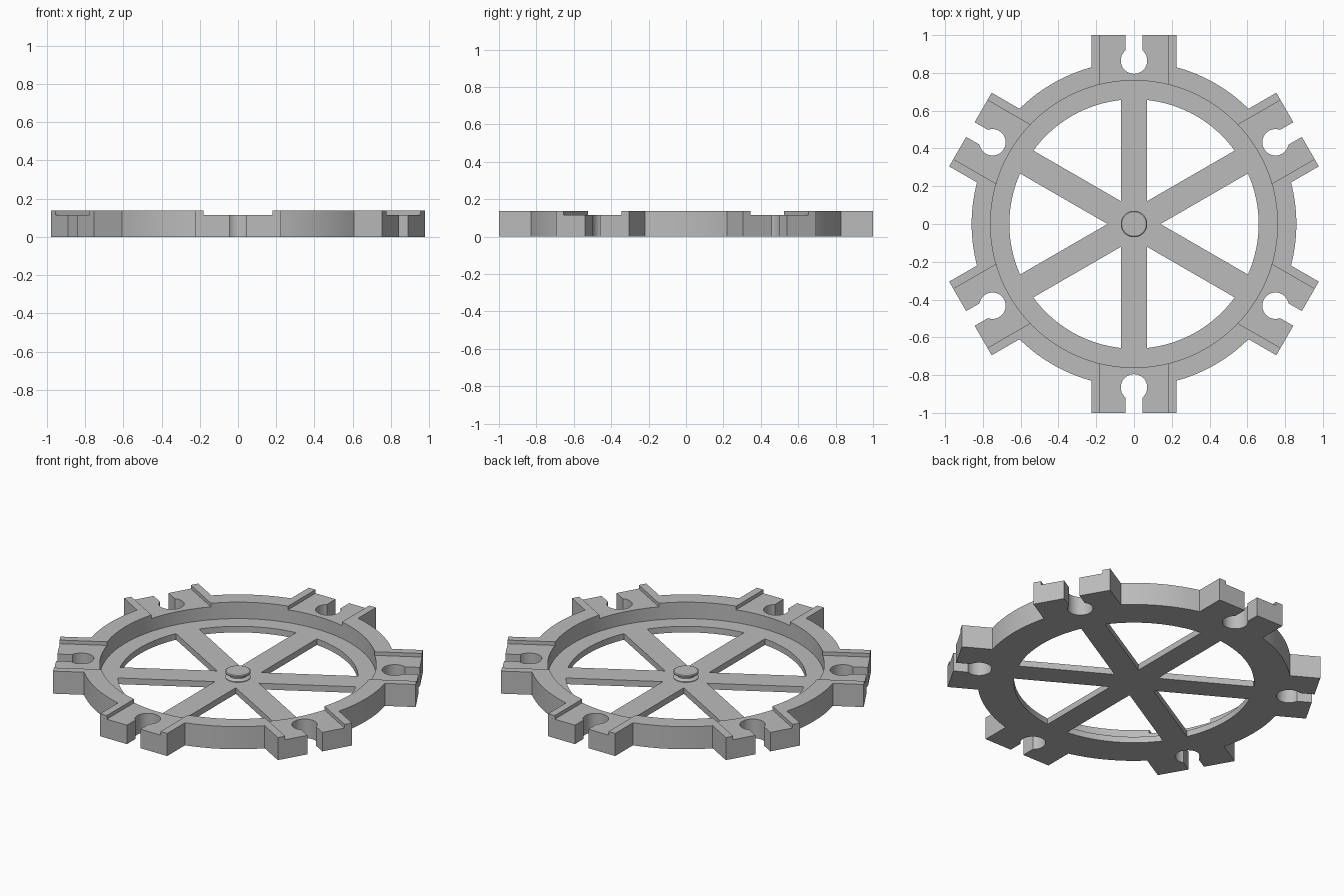
import bpy, math
from mathutils import Matrix

cube = bpy.data.objects.get("Cube")
if cube:
    bpy.data.objects.remove(cube, do_unlink=True)

HEIGHT, FLOOR, CHANNEL = 0.137, 0.037, 0.115
ARM_ANGLES = [math.radians(60 * i) for i in range(6)]

gray = bpy.data.materials.new("plain_gray")
gray.use_nodes = True
color = (0.5, 0.5, 0.5, 1)
gray.diffuse_color = color
gray.node_tree.nodes["Principled BSDF"].inputs["Base Color"].default_value = color


def cylinder(name, radius, z0, z1, y=0, angle=0, sides=96):
    bpy.ops.mesh.primitive_cylinder_add(vertices=sides, radius=radius, depth=z1 - z0)
    ob = bpy.context.object
    ob.name = name
    ob.data.transform(Matrix.Rotation(angle, 4, 'Z') @ Matrix.Translation((0, y, (z0 + z1) / 2)))
    return ob


def box(name, half_width, y0, y1, z0, z1, angle=0):
    bpy.ops.mesh.primitive_cube_add(size=1)
    ob = bpy.context.object
    ob.name = name
    ob.data.transform(Matrix.Rotation(angle, 4, 'Z')
                      @ Matrix.Translation((0, (y0 + y1) / 2, (z0 + z1) / 2))
                      @ Matrix.Diagonal((2 * half_width, y1 - y0, z1 - z0, 1)))
    return ob


def combine(target, tool, operation):
    mod = target.modifiers.new(operation.lower(), 'BOOLEAN')
    mod.operation, mod.solver, mod.object = operation, 'EXACT', tool
    bpy.context.view_layer.objects.active = target
    bpy.ops.object.modifier_apply(modifier=mod.name)
    bpy.data.objects.remove(tool, do_unlink=True)


def finish(ob):
    ob.data.materials.clear()
    ob.data.materials.append(gray)
    bpy.ops.object.select_all(action='DESELECT')
    ob.select_set(True)
    bpy.context.view_layer.objects.active = ob
    bpy.ops.object.shade_smooth_by_angle(angle=math.radians(25))


# Rim with six arms
wheel = cylinder("wheel_frame", 0.86, 0, HEIGHT)
for a in ARM_ANGLES:
    combine(wheel, box("arm", 0.225, 0.78, 1.0, 0, HEIGHT, a), 'UNION')

# Stepped opening inside the rim
combine(wheel, cylinder("well", 0.76, FLOOR, 0.3), 'DIFFERENCE')
combine(wheel, cylinder("opening", 0.66, -0.1, 0.3), 'DIFFERENCE')

# Shallow channel, round socket and open slot in each arm
for a in ARM_ANGLES:
    combine(wheel, box("channel", 0.18, 0.6, 1.1, CHANNEL, 0.3, a), 'DIFFERENCE')
    combine(wheel, cylinder("socket", 0.07, -0.1, 0.3, 0.865, a, 40), 'DIFFERENCE')
    combine(wheel, box("slot", 0.045, 0.88, 1.1, -0.1, 0.3, a), 'DIFFERENCE')

# Three bars across the middle make six spokes
for a in ARM_ANGLES[:3]:
    combine(wheel, box("spoke", 0.07, -0.7, 0.7, 0, FLOOR, a), 'UNION')
finish(wheel)

# Spool-shaped hub pin, turned from a profile
profile = [(0.07, 0.03), (0.07, 0.041), (0.05, 0.05), (0.05, 0.057),
           (0.07, 0.066), (0.07, 0.073), (0.065, 0.077)]
sides = 40
verts = [(r * math.cos(math.tau * i / sides), r * math.sin(math.tau * i / sides), z)
         for r, z in profile for i in range(sides)]
faces = [(k * sides + i, k * sides + (i + 1) % sides,
          (k + 1) * sides + (i + 1) % sides, (k + 1) * sides + i)
         for k in range(len(profile) - 1) for i in range(sides)]
faces.append(tuple(range(len(verts) - sides, len(verts))))
faces.append(tuple(reversed(range(sides))))
mesh = bpy.data.meshes.new("hub_pin")
mesh.from_pydata(verts, [], faces)
hub = bpy.data.objects.new("hub_pin", mesh)
bpy.context.collection.objects.link(hub)
finish(hub)
